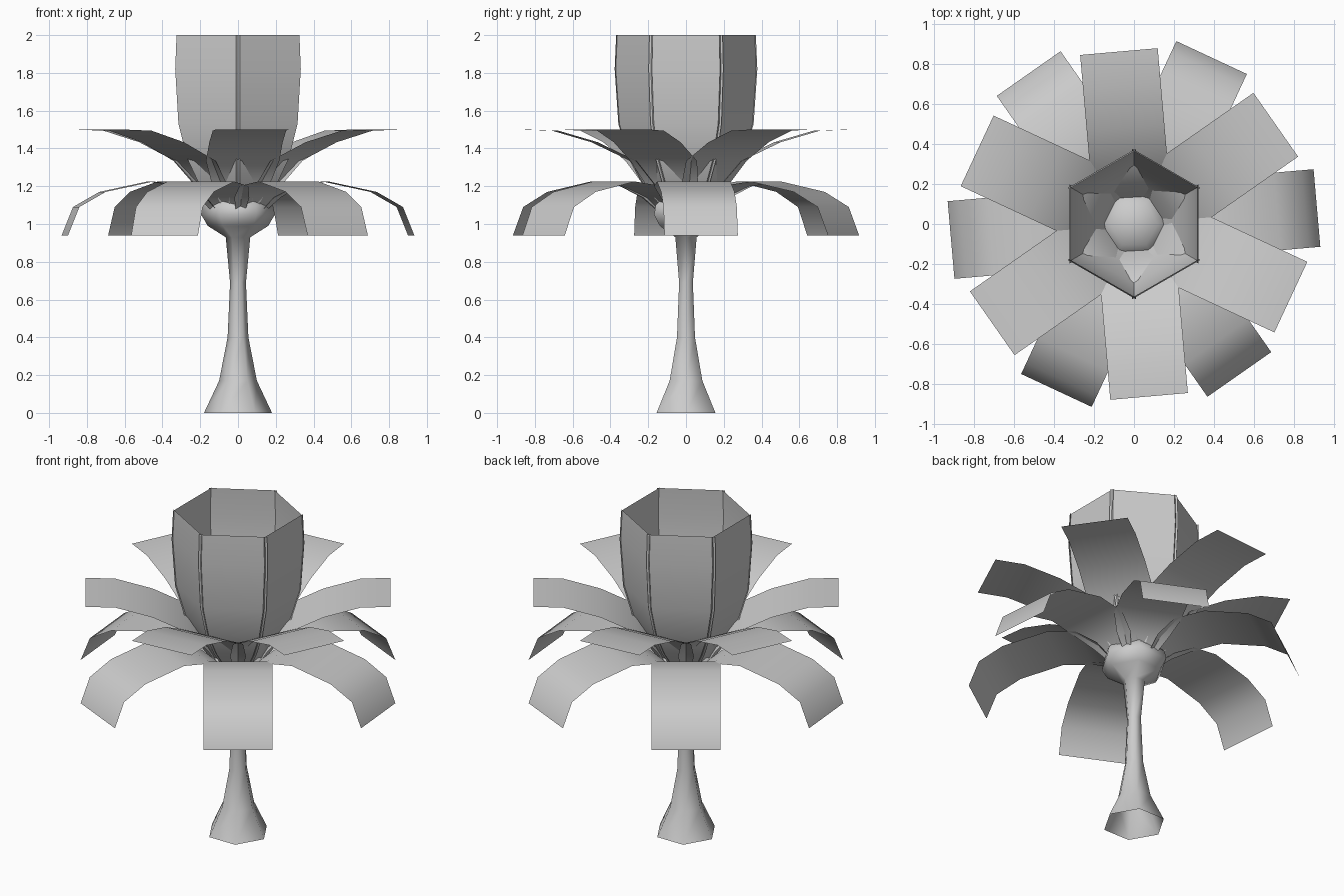
import bpy, bmesh
from math import radians, cos, sin, tau

cube = bpy.data.objects.get("Cube")
if cube:
    bpy.data.objects.remove(cube)

mat = bpy.data.materials.new("pale grey")
mat.use_nodes = True
grey = (0.6, 0.6, 0.6, 1)
mat.diffuse_color = grey
mat.node_tree.nodes["Principled BSDF"].inputs["Base Color"].default_value = grey


def finish(name, bm):
    mesh = bpy.data.meshes.new(name)
    for f in bm.faces:
        f.smooth = True
    bm.to_mesh(mesh)
    bm.free()
    mesh.materials.append(mat)
    obj = bpy.data.objects.new(name, mesh)
    bpy.context.collection.objects.link(obj)
    return obj


def petal(name, rows, degrees):
    """Strip one face wide; each row is radius, height, half width."""
    bm = bmesh.new()
    pairs = [[bm.verts.new((r, s * w, z)) for s in (-1, 1)] for r, z, w in rows]
    for (a, b), (c, d) in zip(pairs, pairs[1:]):
        bm.faces.new((a, c, d, b))
    obj = finish(name, bm)
    obj.rotation_euler.z = radians(degrees)


def lathe(name, profile, sides=6):
    """Surface of revolution, open at the bottom and closed at the last point."""
    bm = bmesh.new()
    rings = [[bm.verts.new((r * cos(tau * i / sides), r * sin(tau * i / sides), z))
              for i in range(sides)] for r, z in profile]
    for low, high in zip(rings, rings[1:]):
        for i in range(sides):
            j = (i + 1) % sides
            bm.faces.new((low[i], low[j], high[j], high[i]))
    bmesh.ops.remove_doubles(bm, verts=bm.verts[:], dist=0.0001)
    finish(name, bm)


# Flared stem and the bulb that carries the petals
lathe("stem", [(0.18, 0), (0.1, 0.17), (0.055, 0.4), (0.042, 0.69), (0.065, 0.93),
               (0.16, 0.99), (0.195, 1.05), (0.185, 1.1), (0.12, 1.16), (0, 1.19)])

# Upright cup: rows just wider than a hexagon of the same radius
cup = [(r, z, r * 0.577 + 0.012) for r, z in
       [(0.12, 1.09), (0.19, 1.2), (0.26, 1.35), (0.305, 1.53), (0.322, 1.82), (0.315, 2)]]
# Spreading petals, level at the tips
spread = [(0.11, 1.08, 0.09), (0.17, 1.2, 0.15), (0.28, 1.334, 0.195),
          (0.486, 1.433, 0.195), (0.695, 1.494, 0.195), (0.867, 1.5, 0.195)]
# Drooping petals, arched with tips turned down
droop = [(0.11, 1.06, 0.09), (0.18, 1.14, 0.15), (0.29, 1.2, 0.195), (0.465, 1.225, 0.195),
         (0.72, 1.17, 0.195), (0.86, 1.09, 0.195), (0.92, 0.94, 0.195)]

for i in range(6):
    petal(f"cup_petal_{i + 1}", cup, 60 * i)
    petal(f"spread_petal_{i + 1}", spread, 60 * i + 35)
    petal(f"droop_petal_{i + 1}", droop, 60 * i + 5)
